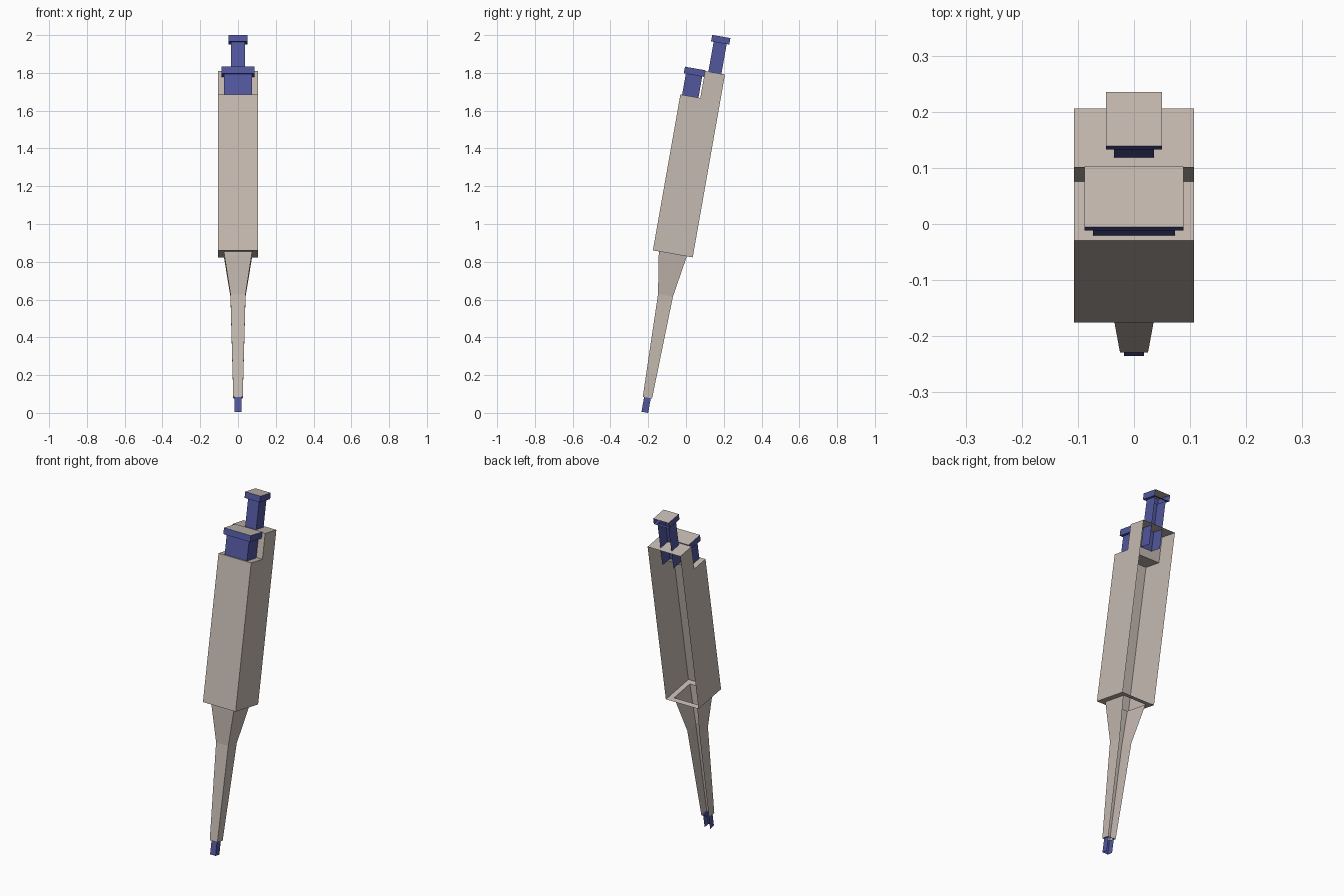
import bpy, bmesh
from math import radians
from mathutils import Matrix

cube = bpy.data.objects.get("Cube")
if cube:
    bpy.data.objects.remove(cube, do_unlink=True)

# The tool is laid out upright, then every part leans back
LEAN = Matrix.Rotation(radians(-10), 4, 'X')


def material(name, rgb):
    m = bpy.data.materials.new(name)
    m.use_nodes = True
    m.diffuse_color = (*rgb, 1)
    m.node_tree.nodes["Principled BSDF"].inputs["Base Color"].default_value = (*rgb, 1)
    return m


TAN = material("warm_grey_plastic", (0.56, 0.49, 0.44))
BLUE = material("blue_plastic", (0.085, 0.095, 0.34))


def finish(name, bm, mats):
    bmesh.ops.transform(bm, matrix=LEAN, verts=bm.verts)
    mesh = bpy.data.meshes.new(name)
    bm.to_mesh(mesh)
    bm.free()
    for m in mats:
        mesh.materials.append(m)
    obj = bpy.data.objects.new(name, mesh)
    bpy.context.collection.objects.link(obj)
    return obj


def shell(name, mid, rings, mats, capped=False):
    """Square tube without a back; rings are (height, half width, half depth), rising."""
    bm = bmesh.new()
    loops = []
    for h, hx, hy in rings:
        # back right, front right, front left, back left
        corners = ((-hx, hy), (-hx, -hy), (hx, -hy), (hx, hy))
        loops.append([bm.verts.new((x, mid + y, h)) for x, y in corners])
    for (low, a), (high, b) in zip(zip(rings, loops), zip(rings[1:], loops[1:])):
        # a flat ledge goes all the way round, a wall leaves the back open
        sides = 4 if low[0] == high[0] else 3
        for i in range(sides):
            j = (i + 1) % 4
            bm.faces.new((a[i], a[j], b[j], b[i]))
    if capped:
        top = bm.faces.new(loops[-1])
        top.material_index = len(mats) - 1
    return finish(name, bm, mats)


# Handle body: stepped side outline, open at the back
MID, HALF = -0.215, 0.107
BASE, STEP, TOP = 0.817, 1.655, 1.80
outline = [(MID + HALF, TOP), (MID, TOP), (MID, STEP),
           (MID - HALF, STEP), (MID - HALF, BASE), (MID + HALF, BASE)]
bm = bmesh.new()
right, left = ([bm.verts.new((s * HALF, y, z)) for y, z in outline] for s in (-1, 1))
bm.faces.new(right)
bm.faces.new(left[::-1])
for i in range(4):
    bm.faces.new((right[i + 1], right[i], left[i], left[i + 1]))
finish("handle_body", bm, [TAN])

# Rim under the handle, around the neck opening
shell("handle_base_rim", MID, [(BASE, 0.075, 0.075), (BASE, HALF, HALF)], [TAN])

# Tapered neck and shaft
shell("tapered_shaft", MID, [(0.044, 0.025, 0.025), (0.594, 0.04, 0.04),
                             (0.79, 0.071, 0.071), (BASE, 0.075, 0.075)], [TAN])

# Nozzle at the lower end
shell("nozzle", MID, [(-0.035, 0.018, 0.018), (0.044, 0.018, 0.018),
                      (0.044, 0.025, 0.025)], [BLUE])


# Push buttons: a stem, a ledge and a cap with a pale top
def button(name, mid, foot, under, top, stem, cap):
    shell(name, mid, [(foot, *stem), (under, *stem), (under, *cap), (top, *cap)],
          [BLUE, TAN], capped=True)


button("front_button", -0.2687, STEP, 1.768, 1.804, (0.073, 0.044), (0.088, 0.055))
button("rear_plunger", -0.162, 1.69, 1.96, 1.995, (0.036, 0.035), (0.05, 0.049))
